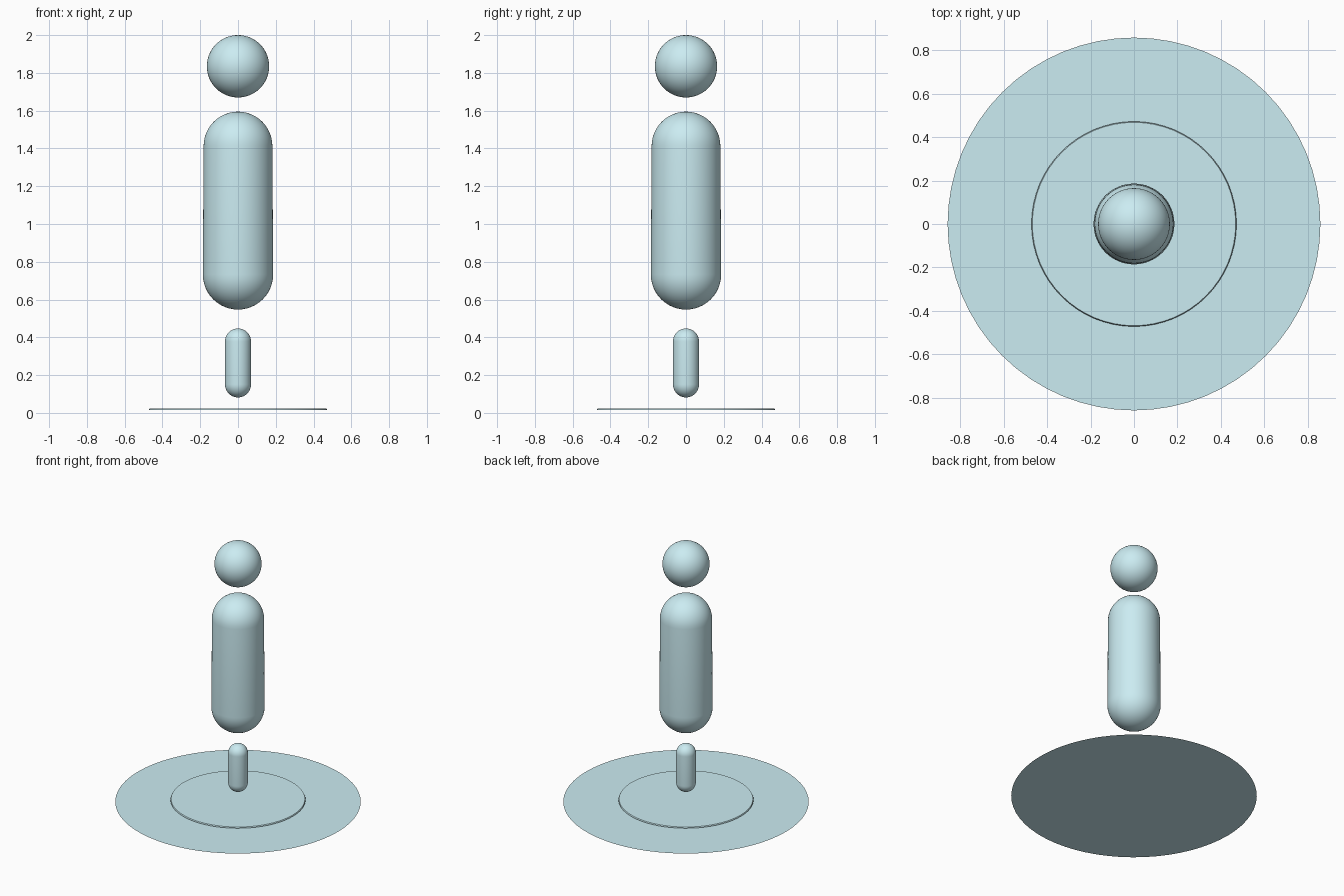
import bpy, bmesh
from math import sin, cos, pi, radians

if "Cube" in bpy.data.objects:
    bpy.data.objects.remove(bpy.data.objects["Cube"])

SIDES = 64

# One pale blue finish for every part
pale_blue = bpy.data.materials.new("pale_blue")
pale_blue.diffuse_color = (0.60, 0.84, 0.89, 1)
pale_blue.use_nodes = True
pale_blue.node_tree.nodes["Principled BSDF"].inputs["Base Color"].default_value = pale_blue.diffuse_color


def finish(name, bm, smooth_angle=40):
    mesh = bpy.data.meshes.new(name)
    bm.to_mesh(mesh)
    bm.free()
    mesh.materials.append(pale_blue)
    obj = bpy.data.objects.new(name, mesh)
    bpy.context.collection.objects.link(obj)
    bpy.ops.object.select_all(action='DESELECT')
    obj.select_set(True)
    bpy.context.view_layer.objects.active = obj
    bpy.ops.object.shade_smooth_by_angle(angle=radians(smooth_angle))
    return obj


def lathe(name, profile):
    """Spin an (r, z) profile, listed bottom to top, around the z axis."""
    bm = bmesh.new()
    verts = [bm.verts.new((r, 0, z)) for r, z in profile]
    edges = [bm.edges.new(pair) for pair in zip(verts, verts[1:])]
    bmesh.ops.spin(bm, geom=verts + edges, cent=(0, 0, 0), axis=(0, 0, 1),
                   angle=2 * pi, steps=SIDES, use_merge=False)
    bmesh.ops.remove_doubles(bm, verts=bm.verts[:], dist=1e-5)
    bmesh.ops.recalc_face_normals(bm, faces=bm.faces[:])
    return finish(name, bm)


def capsule(name, bottom, top, r_low, r_high, steps=12):
    """Rounded rod with half-sphere ends."""
    arc = [i / steps * pi / 2 for i in range(steps + 1)]
    low = [(r_low * sin(a), bottom + r_low * (1 - cos(a))) for a in arc]
    high = [(r_high * cos(a), top - r_high * (1 - sin(a))) for a in arc]
    high[-1] = (0, top)
    return lathe(name, low + high)


# Floating head
bm = bmesh.new()
bmesh.ops.create_uvsphere(bm, u_segments=SIDES, v_segments=32, radius=0.165)
bmesh.ops.translate(bm, verts=bm.verts[:], vec=(0, 0, 1.835))
finish("head", bm)

# Body, very slightly wider at the bottom
capsule("body", 0.547, 1.595, 0.186, 0.182)

# Short stem under the body
capsule("stem", 0.082, 0.447, 0.069, 0.069)

# Thin inner disc hovering just above the ground
lathe("inner_disc", [(0, 0.015), (0.472, 0.015), (0.468, 0.023), (0, 0.023)])

# Flat outer disc on the ground
bm = bmesh.new()
bmesh.ops.create_circle(bm, cap_ends=True, segments=SIDES, radius=0.858)
finish("ground_disc", bm)
